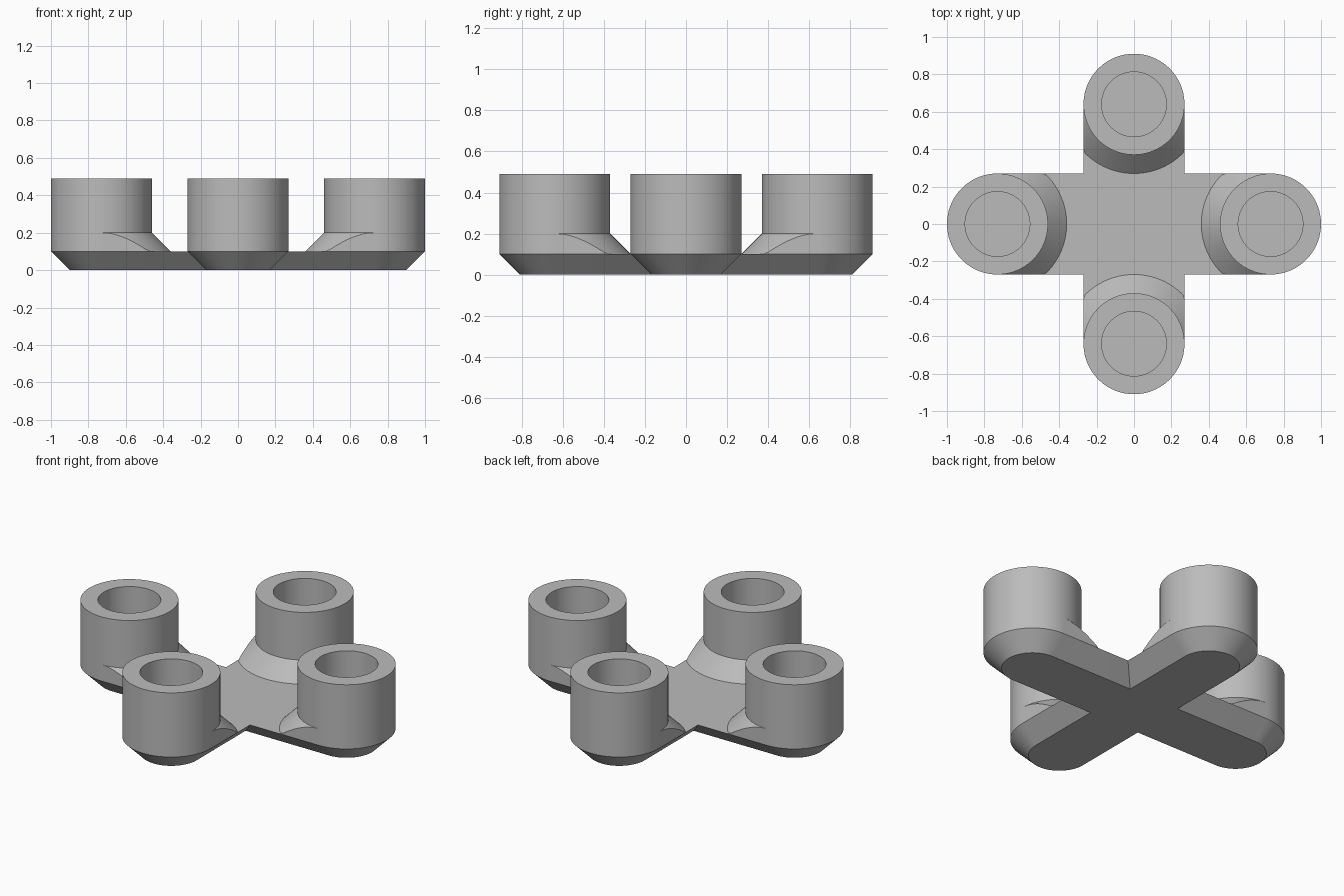
import bpy
import bmesh
from math import cos, sin, pi, radians
from mathutils import Vector

if "Cube" in bpy.data.objects:
    bpy.data.objects.remove(bpy.data.objects["Cube"])

RADIUS = 0.27        # cup radius and half width of the arms
BORE = 0.173
BEVEL = 0.1          # also the base thickness and the fillet size
TOP = 0.49
SEGMENTS = 96
HALF = SEGMENTS // 2

# Arm direction angle and distance of the cup from the centre
ARMS = {"left": (0, 0.73), "back": (90, 0.64),
        "right": (180, 0.73), "front": (270, 0.64)}

grey = bpy.data.materials.new("plain grey")
grey.use_nodes = True
grey.diffuse_color = (0.5, 0.5, 0.5, 1)
grey.node_tree.nodes["Principled BSDF"].inputs["Base Color"].default_value = (0.5, 0.5, 0.5, 1)


def polar(centre, r, a, z):
    return Vector((centre[0] + r * cos(a), centre[1] + r * sin(a), z))


def skin(name, rings, closed=True, caps=False):
    """Join matching rings of points with quads."""
    bm = bmesh.new()
    loops = [[bm.verts.new(p) for p in ring] for ring in rings]
    count = len(loops[0])
    for low, high in zip(loops, loops[1:]):
        for i in range(count if closed else count - 1):
            j = (i + 1) % count
            bm.faces.new((low[i], low[j], high[j], high[i]))
    if caps:
        bm.faces.new(loops[0][::-1])
        bm.faces.new(loops[-1])
    bmesh.ops.remove_doubles(bm, verts=bm.verts, dist=1e-5)
    mesh = bpy.data.meshes.new(name)
    bm.to_mesh(mesh)
    bm.free()
    mesh.materials.append(grey)
    obj = bpy.data.objects.new(name, mesh)
    bpy.context.collection.objects.link(obj)
    bpy.ops.object.select_all(action="DESELECT")
    obj.select_set(True)
    bpy.context.view_layer.objects.active = obj
    bpy.ops.object.shade_smooth_by_angle(angle=radians(30))


def cross_outline(width, z):
    """Round-ended cross, with one inner corner after each arm."""
    points = []
    for degrees, reach in ARMS.values():
        a = radians(degrees)
        centre = (reach * cos(a), reach * sin(a))
        points += [polar(centre, width, a - pi / 2 + pi * i / HALF, z)
                   for i in range(HALF + 1)]
        points.append(polar((0, 0), width * 2 ** 0.5, a + pi / 4, z))
    return points


# Cross base with a bevelled underside
skin("cross_base", [cross_outline(RADIUS - BEVEL, 0), cross_outline(RADIUS, BEVEL)], caps=True)

for side, (degrees, reach) in ARMS.items():
    a = radians(degrees)
    centre = (reach * cos(a), reach * sin(a))

    # Open cup, its floor being the top of the base
    profile = [(RADIUS, BEVEL), (RADIUS, TOP), (BORE, TOP), (BORE, BEVEL)]
    skin(side + "_cup", [[polar(centre, r, a + 2 * pi * i / SEGMENTS, z)
                          for i in range(SEGMENTS)] for r, z in profile])

    # Conical fillet facing the centre, cut flush with the arm sides
    foot, edge, crest = [], [], []
    for i in range(HALF + 1):
        t = -pi / 2 + pi * i / HALF
        r = min(RADIUS + BEVEL, RADIUS / max(abs(sin(t)), 0.01))
        foot.append(polar(centre, r, a + pi + t, BEVEL))
        edge.append(polar(centre, r, a + pi + t, 2 * BEVEL + RADIUS - r))
        crest.append(polar(centre, RADIUS, a + pi + t, 2 * BEVEL))
    skin(side + "_fillet", [foot, edge, crest], closed=False)
